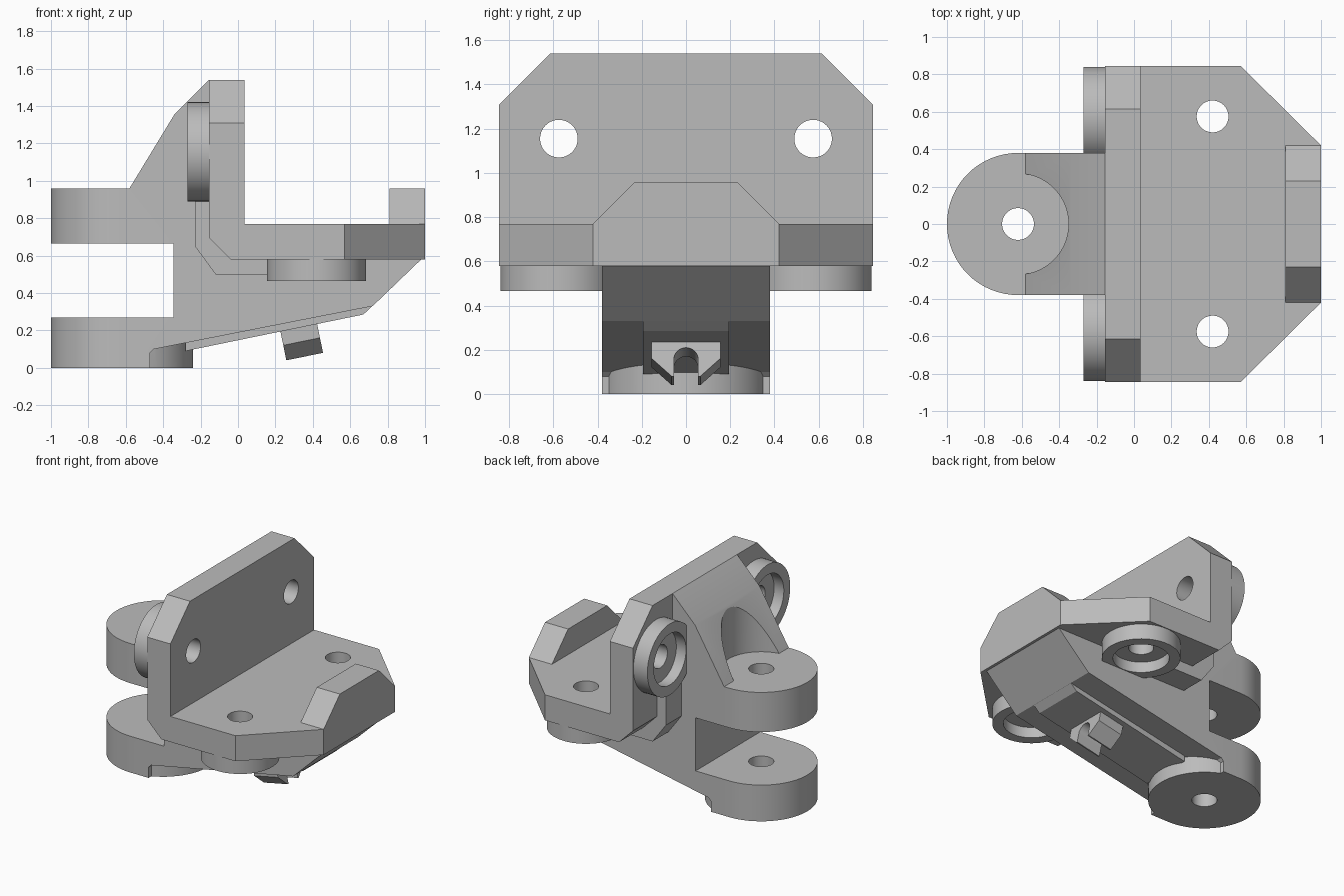
import bpy, bmesh, math
from mathutils import Vector, Matrix

if "Cube" in bpy.data.objects:
    bpy.data.objects.remove(bpy.data.objects["Cube"], do_unlink=True)

grey = bpy.data.materials.new("plain_grey")
grey.use_nodes = True
grey.diffuse_color = (0.5, 0.5, 0.5, 1)
grey.node_tree.nodes["Principled BSDF"].inputs["Base Color"].default_value = (0.5, 0.5, 0.5, 1)

# How a 2D outline point (a, b) and a depth d map to space for each extrusion axis
PLACE = {"X": lambda a, b, d: (d, a, b),
         "Y": lambda a, b, d: (a, d, b),
         "Z": lambda a, b, d: (a, b, d)}


def prism(name, outline, axis, lo, hi):
    """Extrude a 2D outline along an axis from lo to hi."""
    bm = bmesh.new()
    ends = [[bm.verts.new(PLACE[axis](a, b, d)) for a, b in outline] for d in (lo, hi)]
    for ring in ends:
        bm.faces.new(ring)
    n = len(outline)
    for i in range(n):
        j = (i + 1) % n
        bm.faces.new((ends[0][i], ends[0][j], ends[1][j], ends[1][i]))
    bmesh.ops.recalc_face_normals(bm, faces=bm.faces)
    mesh = bpy.data.meshes.new(name)
    bm.to_mesh(mesh)
    bm.free()
    mesh.materials.append(grey)
    obj = bpy.data.objects.new(name, mesh)
    bpy.context.collection.objects.link(obj)
    return obj


def disc(name, a, b, radius, axis, lo, hi, sides=64):
    angles = [math.tau * i / sides for i in range(sides)]
    outline = [(a + radius * math.cos(t), b + radius * math.sin(t)) for t in angles]
    return prism(name, outline, axis, lo, hi)


def combine(target, tool, operation):
    """Apply one boolean and remove the tool."""
    mod = target.modifiers.new("combine", "BOOLEAN")
    mod.operation, mod.object, mod.solver = operation, tool, "EXACT"
    bpy.context.view_layer.objects.active = target
    bpy.ops.object.modifier_apply(modifier=mod.name)
    bpy.data.objects.remove(tool, do_unlink=True)


def trim(obj, point, normal):
    """Slice off everything beyond a plane and close the cut."""
    bm = bmesh.new()
    bm.from_mesh(obj.data)
    cut = bmesh.ops.bisect_plane(bm, geom=bm.verts[:] + bm.edges[:] + bm.faces[:],
                                 plane_co=point, plane_no=normal, clear_outer=True)
    edges = [e for e in cut["geom_cut"] if isinstance(e, bmesh.types.BMEdge)]
    bmesh.ops.edgeloop_fill(bm, edges=edges)
    bmesh.ops.recalc_face_normals(bm, faces=bm.faces)
    bm.to_mesh(obj.data)
    bm.free()


# Angled frame: upright wall and floor plate with clipped corners
frame = prism("angle_frame", [(-.155, 1.54), (.035, 1.54), (.035, .77), (1, .77), (1, .58),
                              (-.04, .58), (-.155, .695)], "Y", -.845, .845)
for side in (-1, 1):
    trim(frame, (0, side * .845, 1.31), Vector((0, side, 1)).normalized())
    trim(frame, (.57, side * .845, 0), Vector((.425, side * .43, 0)).normalized())

# End lip on the floor plate
lip = prism("end_lip", [(-.42, .7), (.42, .7), (.42, .77), (.23, .96), (-.23, .96), (-.42, .77)],
            "X", .81, 1)
combine(frame, lip, "UNION")

# Counterbored bosses behind the wall and below the floor
for side in (-1, 1):
    y = side * .575
    combine(frame, disc("boss", y, 1.155, .265, "X", -.27, -.1), "UNION")
    combine(frame, disc("boss", .42, y, .265, "Z", .465, .65), "UNION")
    combine(frame, disc("bore", y, 1.155, .19, "X", -.4, -.19), "DIFFERENCE")
    combine(frame, disc("bore", .42, y, .19, "Z", .3, .545), "DIFFERENCE")
    combine(frame, disc("hole", y, 1.155, .085, "X", -.5, .2), "DIFFERENCE")
    combine(frame, disc("hole", .42, y, .085, "Z", .3, 1), "DIFFERENCE")

# Stiffening rib wrapped around the outer bend
rib = prism("bend_rib", [(-.1, .91), (-.23, .91), (-.23, .65), (-.12, .5), (.175, .5),
                         (.175, .62), (0, .65), (-.1, .75)], "Y", -.565, .565)

# Central arm with its two pivot lugs
arm = prism("pivot_arm", [(-.62, .96), (-.58, .96), (-.34, 1.355), (-.155, 1.54), (-.1, 1.5),
                          (-.1, .65), (.95, .65), (.98, .58), (.72, .33), (-.45, .1), (-.47, .08),
                          (-.47, 0), (-.62, 0), (-.62, .27), (-.345, .27), (-.345, .665),
                          (-.62, .665)], "Y", -.38, .38)
for lo, hi in ((0, .27), (.665, .96)):
    combine(arm, disc("lug", -.62, 0, .38, "Z", lo, hi), "UNION")

# Raised centre strip under the arm
strip = prism("under_strip", [(.74, .35), (.67, .285), (-.28, .09), (-.28, .2), (.6, .35)],
              "Y", -.195, .195)
combine(arm, strip, "UNION")

# Pin hole and the round clearance above the upper lug
combine(arm, disc("clearance", -.62, 0, .27, "Z", .96, 1.7), "DIFFERENCE")
combine(arm, disc("pin_hole", -.62, 0, .085, "Z", -.2, 1.2), "DIFFERENCE")

# Slotted hook hanging square to the sloping underside
half = [(.155, .02), (.155, -.075), (.065, -.157), (.055, -.157)]
arch = [(.055 * math.cos(t), -.08 + .055 * math.sin(t))
        for t in (math.pi * i / 16 for i in range(17))]
hook = prism("slotted_hook", half + arch + [(-y, z) for y, z in reversed(half)], "X", -.1, .1)
hook.matrix_world = Matrix.Translation((.325, 0, .214)) @ Matrix.Rotation(-math.atan(.205), 4, "Y")

# Smooth the round surfaces and keep the machined edges crisp
for obj in (frame, rib, arm, hook):
    bpy.ops.object.select_all(action="DESELECT")
    obj.select_set(True)
    bpy.context.view_layer.objects.active = obj
    bpy.ops.object.shade_smooth_by_angle(angle=math.radians(30))
